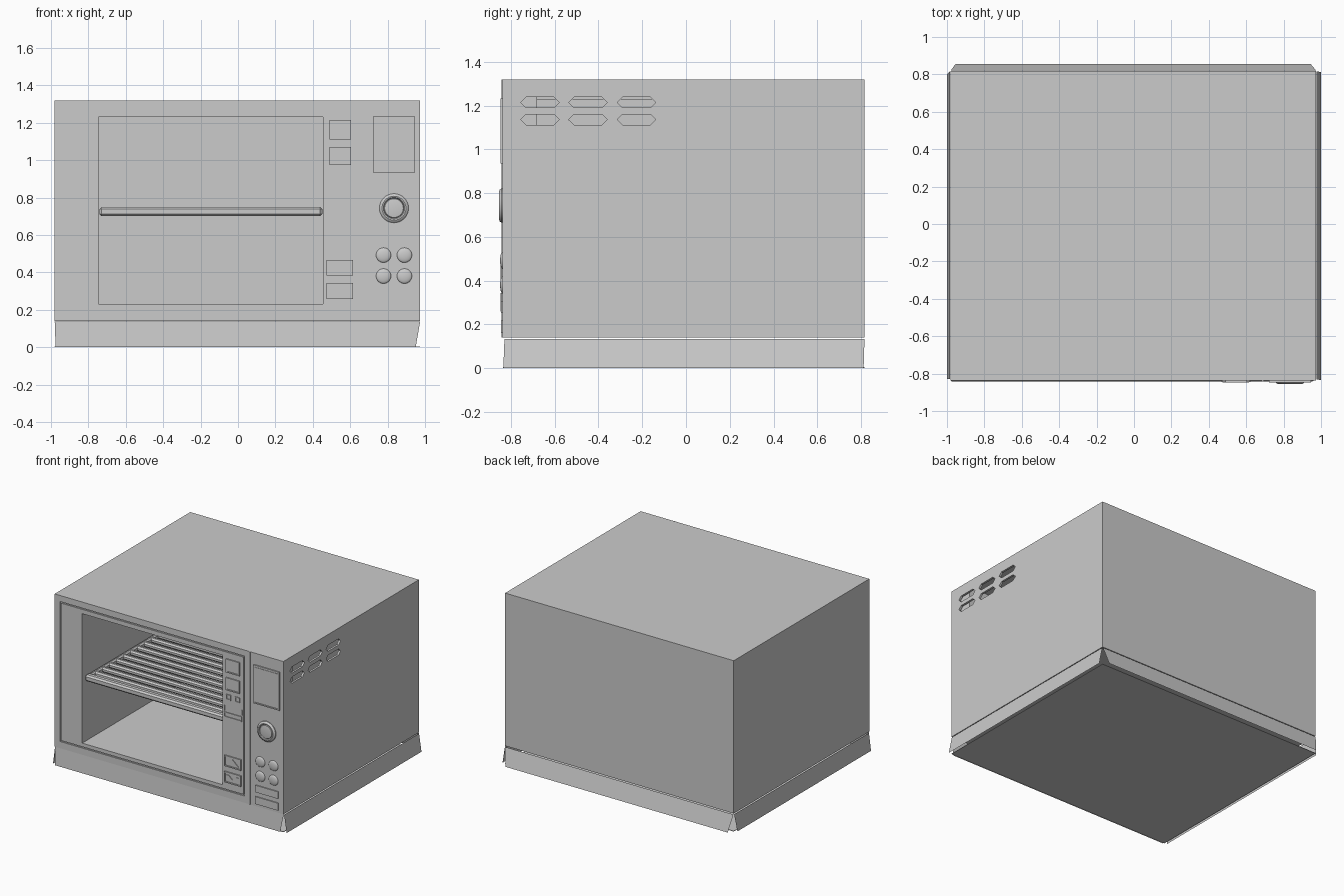
import bpy, bmesh, math
from mathutils import Vector

if "Cube" in bpy.data.objects:
    bpy.data.objects.remove(bpy.data.objects["Cube"])

FRONT, BACK = -0.838, 0.817
LEFT, RIGHT = -0.98, 0.974
BASE, TOP = 0.14, 1.32


def finish(name, bm, smooth=False, closed=True):
    if closed:
        bmesh.ops.recalc_face_normals(bm, faces=bm.faces[:])
    me = bpy.data.meshes.new(name)
    bm.to_mesh(me)
    bm.free()
    ob = bpy.data.objects.new(name, me)
    bpy.context.collection.objects.link(ob)
    if smooth:
        bpy.ops.object.select_all(action='DESELECT')
        ob.select_set(True)
        bpy.context.view_layer.objects.active = ob
        bpy.ops.object.shade_smooth_by_angle(angle=math.radians(35))
    return ob


def box(name, x0, x1, y0, y1, z0, z1, bevel=0):
    bm = bmesh.new()
    bmesh.ops.create_cube(bm, size=1)
    for v in bm.verts:
        v.co = ((x0 + x1) / 2 + v.co.x * (x1 - x0), (y0 + y1) / 2 + v.co.y * (y1 - y0),
                (z0 + z1) / 2 + v.co.z * (z1 - z0))
    if bevel:
        bmesh.ops.bevel(bm, geom=bm.edges[:], offset=bevel, segments=1, affect='EDGES')
    return finish(name, bm)


def prism(name, pts, offset):
    """Extrude a polygon of 3D points along offset."""
    bm = bmesh.new()
    f = bm.faces.new([bm.verts.new(p) for p in pts])
    r = bmesh.ops.extrude_face_region(bm, geom=[f])
    bmesh.ops.translate(bm, vec=offset, verts=[g for g in r['geom'] if isinstance(g, bmesh.types.BMVert)])
    return finish(name, bm)


def ring(name, x0, x1, z0, z1, w, y0, y1):
    """Rectangular picture frame standing in the xz plane."""
    bm = bmesh.new()
    loops = []
    for y, d in ((y0, 0), (y0, w), (y1, w), (y1, 0)):
        loops.append([bm.verts.new((x, y, z)) for x, z in
                      ((x0 + d, z0 + d), (x1 - d, z0 + d), (x1 - d, z1 - d), (x0 + d, z1 - d))])
    for a, b in zip(loops, loops[1:] + loops[:1]):
        for i in range(4):
            j = (i + 1) % 4
            bm.faces.new((a[i], a[j], b[j], b[i]))
    return finish(name, bm)


def lathe(name, cx, cz, profile, steps=32):
    """Spin (radius, y) profile about the y axis at cx, cz."""
    bm = bmesh.new()
    vs = [bm.verts.new((cx + r, y, cz)) for r, y in profile]
    es = [bm.edges.new(p) for p in zip(vs, vs[1:])]
    bmesh.ops.spin(bm, geom=vs + es, cent=(cx, 0, cz), axis=(0, 1, 0),
                   angle=2 * math.pi, steps=steps, use_duplicate=False)
    bmesh.ops.remove_doubles(bm, verts=bm.verts[:], dist=1e-5)
    return finish(name, bm, smooth=True)


def quad(name, pts):
    bm = bmesh.new()
    bm.faces.new([bm.verts.new(p) for p in pts])
    return finish(name, bm, closed=False)


def cut(ob, cutter):
    cutter.hide_render = True
    m = ob.modifiers.new("cut", 'BOOLEAN')
    m.operation, m.solver, m.object = 'DIFFERENCE', 'EXACT', cutter
    bpy.ops.object.select_all(action='DESELECT')
    bpy.context.view_layer.objects.active = ob
    ob.select_set(True)
    bpy.ops.object.modifier_apply(modifier=m.name)
    bpy.data.objects.remove(cutter)


# Hollow body with door opening, door groove and side vents
OX0, OX1, OZ0, OZ1 = -0.745, 0.455, 0.23, 1.23
t = 0.016
body = box("body_shell", LEFT, RIGHT, FRONT, BACK, BASE, TOP)
cut(body, box("cutter", LEFT + t, RIGHT - t, FRONT + t, BACK - t, BASE + t, TOP - t))
cut(body, box("cutter", OX0, OX1, FRONT - 0.1, FRONT + 0.1, OZ0, OZ1))
cut(body, ring("cutter", -0.935, 0.643, 0.192, 1.273, 0.01, FRONT - 0.01, FRONT + 0.008))
for z0, z1 in ((1.19, 1.238), (1.112, 1.16)):
    zm = (z0 + z1) / 2
    for y0 in (-0.756, -0.537, -0.315):
        y1 = y0 + 0.177
        pts = [(0.9, y, z) for y, z in ((y0, zm), (y0 + 0.025, z0), (y1 - 0.025, z0),
                                        (y1, zm), (y1 - 0.025, z1), (y0 + 0.025, z1))]
        cut(body, prism("cutter", pts, (0.2, 0, 0)))

# Oven cavity liner, open at the front
liner = bmesh.new()
bmesh.ops.create_cube(liner, size=1)
for v in liner.verts:
    v.co = (OX1 if v.co.x > 0 else OX0, 0.7 if v.co.y > 0 else FRONT + t, OZ1 if v.co.z > 0 else OZ0)
liner.normal_update()
bmesh.ops.delete(liner, geom=[f for f in liner.faces if f.normal.y < -0.9], context='FACES')
bmesh.ops.reverse_faces(liner, faces=liner.faces[:])
finish("cavity_liner", liner, closed=False)

# Housing behind the control panel
box("control_housing", 0.69, 0.94, FRONT + t, -0.68, BASE + 0.02, TOP - 0.02)

# Wire rack
RX0, RX1, RY0, RY1 = OX0 + 0.004, OX1 - 0.004, -0.815, 0.69
for y in (RY0, RY1 - 0.05):
    box("rack_cross_rail", RX0, RX1, y, y + 0.05, 0.70, 0.75, 0.012)
for x in (RX0, RX1 - 0.03):
    box("rack_side_rail", x, x + 0.03, RY0 + 0.02, RY1 - 0.02, 0.705, 0.745, 0.01)
for i in range(16):
    y = RY0 + 0.11 + i * 0.085
    pts = [(RX0 + 0.01, y + 0.02 * math.cos(a), 0.725 + 0.02 * math.sin(a))
           for a in (math.pi / 8 + k * math.pi / 4 for k in range(8))]
    prism("rack_slat", pts, (RX1 - RX0 - 0.02, 0, 0))

# Flared skirt panels and floor plate
ZT = 0.133
quad("skirt_front", [(-0.975, -0.843, 0), (0.95, -0.843, 0), (RIGHT, -0.832, ZT + 0.005), (LEFT, -0.832, ZT + 0.005)])
quad("skirt_right", [(1.0, -0.835, 0), (1.0, 0.812, 0), (0.976, 0.816, ZT), (0.976, -0.83, ZT)])
quad("skirt_left", [(-1.0, 0.80, 0), (-1.0, -0.83, 0), (-0.983, -0.83, ZT), (-0.983, 0.816, ZT)])
quad("skirt_back", [(0.945, 0.855, 0), (-0.955, 0.855, 0), (LEFT, 0.82, ZT), (RIGHT, 0.82, ZT)])
box("floor_plate", LEFT, RIGHT, FRONT + 0.002, BACK, 0, 0.004)

# Trim between door and control panel
box("panel_trim", 0.684, 0.692, FRONT - 0.005, FRONT + 0.003, BASE, TOP)

# Door strip: framed keys, small keys and slider marks
Y0, Y1 = FRONT - 0.009, FRONT + 0.003
for z0, z1 in ((1.11, 1.214), (0.973, 1.07)):
    ring("square_key_rim", 0.488, 0.603, z0, z1, 0.009, Y0, Y1)
    box("square_key", 0.495, 0.596, FRONT - 0.004, Y1, z0 + 0.007, z1 - 0.007)
for x in (0.488, 0.563):
    ring("small_key_rim", x, x + 0.041, 0.90, 0.94, 0.006, FRONT - 0.006, Y1)
for x in (0.469, 0.618):
    box("slider_mark", x, x + 0.006, FRONT - 0.006, Y1, 0.81, 0.85)
ring("slider_bar", 0.469, 0.622, 0.76, 0.80, 0.007, FRONT - 0.006, Y1)

# Arrow keys
for zc, s in ((0.425, 1), (0.30, -1)):
    ring("arrow_key_rim", 0.474, 0.616, zc - 0.042, zc + 0.042, 0.009, Y0, Y1)
    box("arrow_key", 0.482, 0.608, FRONT - 0.004, Y1, zc - 0.034, zc + 0.034)
    chev = ((-0.05, -0.02), (0, 0.024), (0.05, -0.02), (0.032, -0.02), (0, 0.008), (-0.032, -0.02))
    prism("arrow_mark", [(0.545 + x, Y0, zc + s * z) for x, z in chev], (0, 0.008, 0))

# Display
ring("display_rim", 0.723, 0.945, 0.935, 1.232, 0.009, Y0, Y1)
box("display_panel", 0.73, 0.938, FRONT - 0.003, Y1, 0.942, 1.225)
box("display_screen", 0.737, 0.927, FRONT - 0.006, Y1, 1.112, 1.214)

# Dial
lathe("dial", 0.834, 0.743, [(0.078, Y1), (0.078, -0.844), (0.073, -0.851), (0.064, -0.855), (0.057, -0.853),
                             (0.053, -0.847), (0.05, -0.852), (0.03, -0.855), (0, -0.855)])

# Round and bar buttons
for x in (0.778, 0.89):
    for z in (0.492, 0.38):
        dome = [(0.04 * math.cos(a), FRONT - 0.012 * math.sin(a))
                for a in (k * math.pi / 12 for k in range(7))]
        lathe("round_button", x, z, [(0.04, Y1)] + dome[:-1] + [(0, FRONT - 0.012)], 24)
for z0, z1 in ((0.251, 0.305), (0.16, 0.217)):
    box("bar_button", 0.737, 0.933, FRONT - 0.008, Y1, z0, z1)
